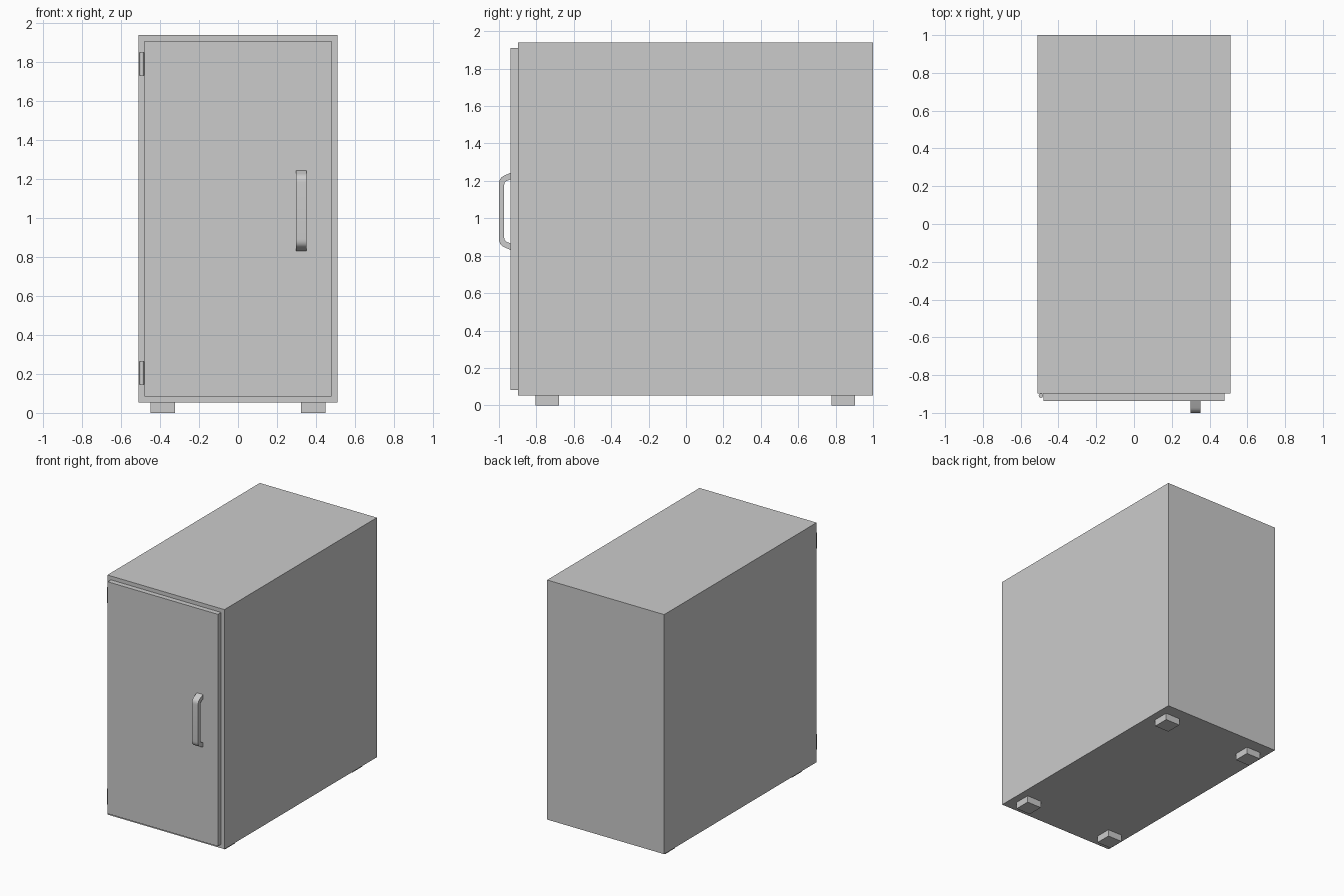
import bpy, bmesh
from mathutils import Vector

if "Cube" in bpy.data.objects:
    bpy.data.objects.remove(bpy.data.objects["Cube"])


def finish(name, bm):
    bmesh.ops.recalc_face_normals(bm, faces=bm.faces)
    mesh = bpy.data.meshes.new(name)
    bm.to_mesh(mesh)
    bm.free()
    obj = bpy.data.objects.new(name, mesh)
    bpy.context.collection.objects.link(obj)
    return obj


def box(name, lo, hi):
    bm = bmesh.new()
    bmesh.ops.create_cube(bm, size=1)
    lo, hi = Vector(lo), Vector(hi)
    for v in bm.verts:
        v.co = (lo + hi) / 2 + v.co * (hi - lo)
    return finish(name, bm)


def smooth(obj, angle=0.6):
    bpy.ops.object.select_all(action='DESELECT')
    obj.select_set(True)
    bpy.context.view_layer.objects.active = obj
    bpy.ops.object.shade_smooth_by_angle(angle=angle)


# Cabinet body and inset door
box("cabinet_body", (-0.51, -0.897, 0.053), (0.51, 1.0, 1.94))
box("door", (-0.48, -0.937, 0.083), (0.48, -0.897, 1.91))

# Four square feet
for side, sx in (("left", -1), ("right", 1)):
    for end, y in (("front", -0.741), ("back", 0.841)):
        x = sx * 0.387
        box(f"{end}_{side}_foot", (x - 0.063, y - 0.063, 0), (x + 0.063, y + 0.063, 0.053))

# Hinge barrels along the left door edge
for name, z in (("lower_hinge", 0.205), ("upper_hinge", 1.79)):
    bm = bmesh.new()
    bmesh.ops.create_cone(bm, cap_ends=True, segments=16, radius1=0.0115,
                          radius2=0.0115, depth=0.118)
    bmesh.ops.translate(bm, verts=bm.verts, vec=(-0.493, -0.909, z))
    smooth(finish(name, bm))


# Pull handle: rounded bracket profile in (y, z offset), extruded sideways
def bend(a, corner, b, steps=6):
    a, corner, b = Vector(a), Vector(corner), Vector(b)
    pts = []
    for i in range(steps + 1):
        t = i / steps
        pts.append(a * (1 - t) ** 2 + corner * 2 * t * (1 - t) + b * t * t)
    return pts


outer = [Vector((-0.937, 0.207))] + bend((-0.972, 0.191), (-1.0, 0.179), (-1.0, 0.145))
inner = [Vector((-0.937, 0.172))] + bend((-0.958, 0.163), (-0.972, 0.157), (-0.972, 0.14))


def mirrored(half):
    return half + [Vector((p.x, -p.y)) for p in reversed(half)]


profile = mirrored(outer) + mirrored(inner)[::-1]
bm = bmesh.new()
face = bm.faces.new([bm.verts.new((0.298, p.x, 1.037 + p.y)) for p in profile])
ext = bmesh.ops.extrude_face_region(bm, geom=[face])
bmesh.ops.translate(bm, vec=(0.054, 0, 0),
                    verts=[g for g in ext["geom"] if isinstance(g, bmesh.types.BMVert)])
smooth(finish("door_handle", bm))
